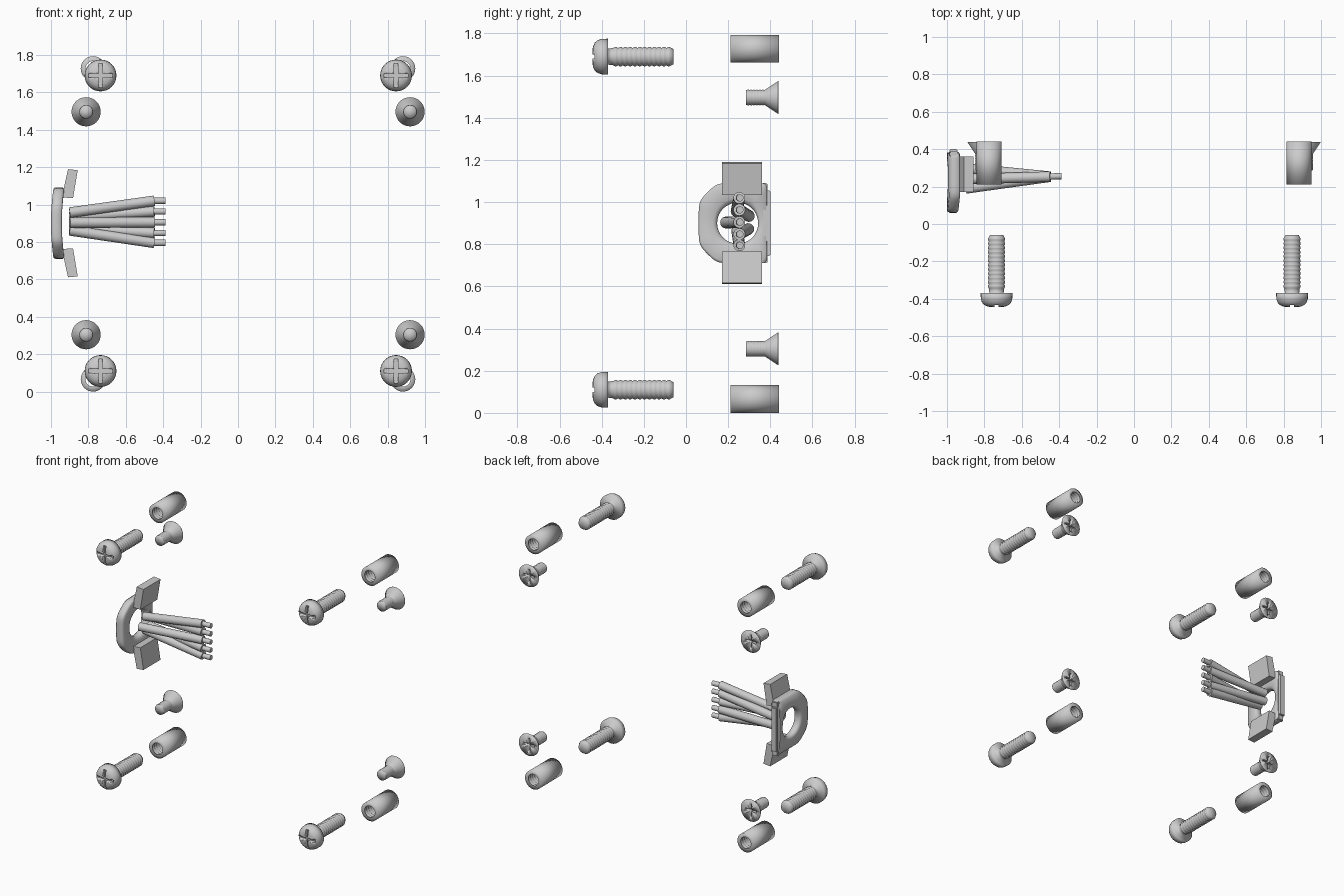
import bpy, bmesh, math
from mathutils import Vector, Matrix

if "Cube" in bpy.data.objects:
    bpy.data.objects.remove(bpy.data.objects["Cube"])

grey = bpy.data.materials.new("plain grey")
grey.diffuse_color = (0.6, 0.6, 0.6, 1)
grey.use_nodes = True
grey.node_tree.nodes["Principled BSDF"].inputs["Base Color"].default_value = grey.diffuse_color


def activate(ob):
    bpy.ops.object.select_all(action='DESELECT')
    ob.select_set(True)
    bpy.context.view_layer.objects.active = ob


def finish(name, bm, angle=35):
    bmesh.ops.remove_doubles(bm, verts=bm.verts, dist=1e-5)
    bmesh.ops.recalc_face_normals(bm, faces=bm.faces)
    me = bpy.data.meshes.new(name)
    bm.to_mesh(me)
    bm.free()
    me.materials.append(grey)
    ob = bpy.data.objects.new(name, me)
    bpy.context.collection.objects.link(ob)
    activate(ob)
    bpy.ops.object.shade_smooth_by_angle(angle=math.radians(angle))
    return ob


def lathe(name, profile, closed=False, n=32):
    """Turn (y, radius) points about the y axis."""
    bm = bmesh.new()
    vs = [bm.verts.new((r, y, 0)) for y, r in profile]
    es = [bm.edges.new(p) for p in zip(vs, vs[1:])]
    if closed:
        es.append(bm.edges.new((vs[-1], vs[0])))
    bmesh.ops.spin(bm, geom=vs + es, axis=(0, 1, 0), cent=(0, 0, 0),
                   steps=n, angle=2 * math.pi)
    return finish(name, bm, 100)


def box(bm, size, centre):
    bmesh.ops.create_cube(bm, size=1, matrix=Matrix.Translation(centre)
                          @ Matrix.Diagonal((*size, 1)))


def cut_cross(ob, y, half, width, depth):
    """Cross recess in a screw head."""
    for size in ((2 * half, 2 * depth, width), (width, 2 * depth, 2 * half)):
        bm = bmesh.new()
        box(bm, size, (0, y, 0))
        cutter = finish("recess_cutter", bm)
        m = ob.modifiers.new("recess", 'BOOLEAN')
        m.operation, m.solver, m.object = 'DIFFERENCE', 'EXACT', cutter
        activate(ob)
        bpy.ops.object.modifier_apply(modifier=m.name)
        bpy.data.objects.remove(cutter)


def thread(y0, y1, turns, outer, inner):
    p = (y1 - y0) / turns
    pts = []
    for i in range(turns):
        y = y0 + i * p
        pts += [(y, inner), (y + p * 0.35, outer), (y + p * 0.65, outer)]
    return pts + [(y1, inner)]


def repeat(ob, xs, zs):
    """Place the part at the four corners."""
    spots = [(x, 0, z) for x in xs for z in zs]
    ob.location = spots[0]
    for s in spots[1:]:
        c = ob.copy()
        c.location = s
        bpy.context.collection.objects.link(c)


# Domed machine screws
screw = lathe("domed_screw",
              [(-.445, 0), (-.444, .03), (-.441, .05), (-.433, .066), (-.419, .078),
               (-.40, .084), (-.37, .085), (-.37, .038)]
              + thread(-.345, -.07, 12, .046, .041) + [(-.06, .036), (-.06, 0)])
cut_cross(screw, -.445, .064, .02, .028)
repeat(screw, (-.735, .845), (.11, 1.69))

# Threaded tubular spacers
spacer = lathe("threaded_spacer", [(.21, .066), (.44, .066)]
               + thread(.21, .44, 10, .045, .040)[::-1], closed=True)
repeat(spacer, (-.775, .882), (.066, 1.727))

# Flat countersunk screws
flat = lathe("countersunk_screw",
             [(.285, 0), (.285, .0355)] + thread(.288, .372, 6, .037, .0355)
             + [(.376, .037), (.437, .078), (.438, .078), (.438, 0)])
cut_cross(flat, .438, .045, .014, .025)
repeat(flat, (-.812, .92), (.304, 1.496))

# D-shaped collar with round opening, slightly bowed, softly rounded corners
CY, CZ, N = .245, .90, 96
d = math.sqrt(.5)
sides = [((1, 0), .14), ((-1, 0), .185), ((0, 1), .19), ((0, -1), .19),
         ((-d, d), .205), ((-d, -d), .205)]
section = [(0, -.985), (0, -.958), (.08, -.947), (.2, -.942), (.9, -.942), (1, -.95),
           (1, -.985), (.9, -1.0), (.2, -1.0), (.08, -.995)]
bm = bmesh.new()
rings = []
for i in range(N):
    a = 2 * math.pi * i / N
    c, s = math.cos(a), math.sin(a)
    out = sum(max(0, (n[0] * c + n[1] * s) / k) ** 18 for n, k in sides) ** (-1 / 18)
    ring = []
    for t, x in section:
        r = .097 + t * (out - .097)
        bow = .014 * (r * s / .19) ** 2
        ring.append(bm.verts.new((x + bow, CY + r * c, CZ + r * s)))
    rings.append(ring)
M = len(section)
for i in range(N):
    A, B = rings[i], rings[(i + 1) % N]
    for j in range(M):
        bm.faces.new((A[j], B[j], B[(j + 1) % M], A[(j + 1) % M]))
finish("collar", bm, 60)

# Straight rim along the flat side of the collar
bm = bmesh.new()
box(bm, (.045, .025, .38), (-.963, .3745, CZ))
box(bm, (.042, .02, .31), (-.965, .39, CZ))
bmesh.ops.bevel(bm, geom=bm.edges[:], offset=.004, segments=2, affect='EDGES')
finish("collar_rim", bm)

# Slanted tabs above and below the collar
for side, name in ((1, "upper_tab"), (-1, "lower_tab")):
    bm = bmesh.new()
    outline = [(-.942, .138), (-.882, .134), (-.857, .284), (-.909, .289)]
    f = bm.faces.new([bm.verts.new((x, .17, CZ + side * z)) for x, z in outline])
    g = bmesh.ops.extrude_face_region(bm, geom=[f])["geom"]
    bmesh.ops.translate(bm, vec=(0, .19, 0),
                        verts=[v for v in g if isinstance(v, bmesh.types.BMVert)])
    # close the starting side
    bmesh.ops.holes_fill(bm, edges=[e for e in bm.edges if e.is_boundary], sides=0)
    finish(name, bm)


def rod(bm, a, b, r):
    a, b = Vector(a), Vector(b)
    rot = (b - a).to_track_quat('Z', 'Y').to_matrix().to_4x4()
    bmesh.ops.create_cone(bm, cap_ends=True, segments=20, radius1=r, radius2=r,
                          depth=(b - a).length,
                          matrix=Matrix.Translation((a + b) / 2) @ rot)


# Fan of five wires with bare ends: (start y, start z, end z)
for y, z, ze in ((.24, .957, 1.02), (.298, .934, .963), (.19, .903, .905),
                 (.295, .872, .848), (.243, .862, .795)):
    bm = bmesh.new()
    rod(bm, (-.90, y, z), (-.447, .253, ze), .028)
    finish("wire", bm)
    bm = bmesh.new()
    rod(bm, (-.46, .253, ze), (-.388, .256, ze), .017)
    finish("wire_end", bm)
